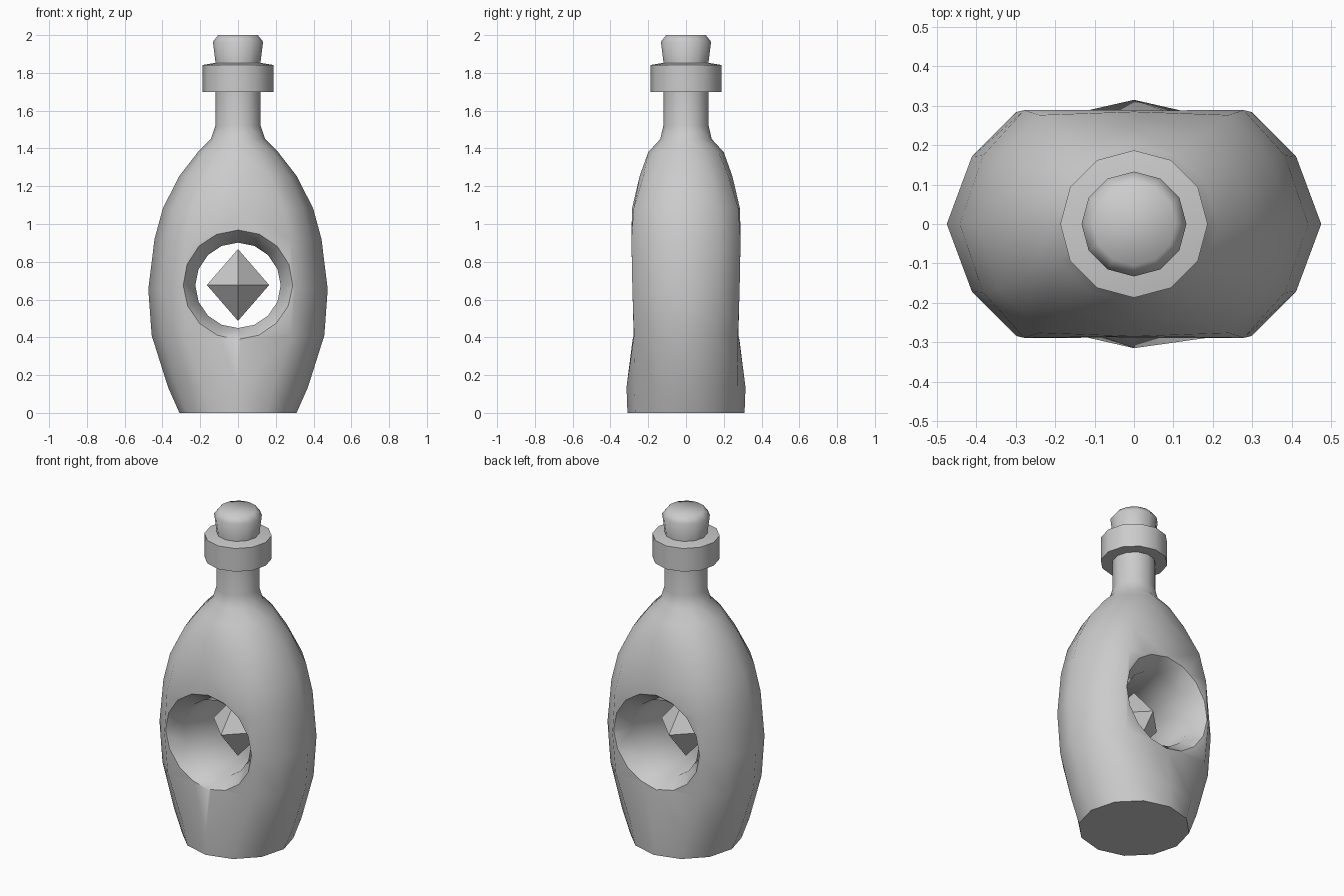
import bpy, bmesh
from math import sin, cos, pi
from mathutils import Matrix

if "Cube" in bpy.data.objects:
    bpy.data.objects.remove(bpy.data.objects["Cube"])

grey = bpy.data.materials.new("plain_grey")
grey.use_nodes = True
grey.diffuse_color = (0.6, 0.6, 0.6, 1)
grey.node_tree.nodes["Principled BSDF"].inputs["Base Color"].default_value = (0.6, 0.6, 0.6, 1)


def loft(name, rings):
    """Skin a stack of rings, each a list of points, and cap both ends."""
    bm = bmesh.new()
    loops = [[bm.verts.new(p) for p in ring] for ring in rings]
    n = len(loops[0])
    for low, high in zip(loops, loops[1:]):
        for i in range(n):
            j = (i + 1) % n
            bm.faces.new((low[i], low[j], high[j], high[i]))
    bm.faces.new(loops[0][::-1])
    bm.faces.new(loops[-1])
    bmesh.ops.recalc_face_normals(bm, faces=bm.faces)
    return finish(name, bm)


def finish(name, bm):
    mesh = bpy.data.meshes.new(name)
    bm.to_mesh(mesh)
    bm.free()
    obj = bpy.data.objects.new(name, mesh)
    bpy.context.collection.objects.link(obj)
    mesh.materials.append(grey)
    return obj


def activate(obj):
    bpy.ops.object.select_all(action='DESELECT')
    obj.select_set(True)
    bpy.context.view_layer.objects.active = obj


def smooth(obj, angle):
    activate(obj)
    bpy.ops.object.shade_smooth_by_angle(angle=angle)


def section(z, rx, ry, square=0.0, sides=12):
    """Elliptical ring whose front and back corners spread out to a flat face."""
    ring = []
    for i in range(sides):
        x, y = sin(2 * pi * i / sides), cos(2 * pi * i / sides)
        if abs(abs(x) - 0.5) < 0.01:
            x *= 1 + 0.26 * square
            y *= 1 + 0.15 * square
        elif abs(abs(y) - 0.5) < 0.01:
            y *= 1 + 0.2 * square
        ring.append((rx * x, ry * y, z))
    return ring


# Flask body and neck: height, half width, half depth, flatness
profile = [
    (0, .31, .31, 0), (.135, .37, .315, 0), (.41, .457, .28, .9),
    (.655, .475, .285, 1), (.92, .442, .29, 1), (1.085, .397, .285, .8),
    (1.255, .31, .245, .4), (1.38, .213, .2, 0), (1.45, .143, .136, 0),
    (1.52, .12, .12, 0), (1.72, .12, .12, 0),
]
body = loft("flask_body", [section(*p) for p in profile])

# Flared round window through the body
cut_profile = [(-.4, .378), (-.2, .226), (.2, .226), (.4, .378)]
cutter = loft("window_cutter", [section(z, r, r, 0, 16) for z, r in cut_profile])
cutter.data.transform(Matrix.Translation((0, 0, .675)) @ Matrix.Rotation(pi / 2, 4, 'X'))
cutter.hide_render = True
window = body.modifiers.new("window", 'BOOLEAN')
window.operation = 'DIFFERENCE'
window.solver = 'EXACT'
window.object = cutter
activate(body)
bpy.ops.object.modifier_apply(modifier=window.name)
bpy.data.objects.remove(cutter)
smooth(body, 0.9)

# Lip collar and stopper
lip = loft("neck_lip", [section(z, r, r) for z, r in
                        [(1.70, .11), (1.70, .187), (1.842, .187), (1.855, .11)]])
smooth(lip, 0.9)
cork = loft("stopper", [section(z, r, r) for z, r in
                        [(1.83, .116), (1.965, .133), (2.0, .105)]])
smooth(cork, 1.0)

# Floating eight-sided crystal
bm = bmesh.new()
bmesh.ops.create_cone(bm, segments=4, radius1=.165, radius2=0, depth=.19,
                      cap_ends=False, matrix=Matrix.Translation((0, 0, .095)))
half = bmesh.ops.duplicate(bm, geom=bm.verts[:] + bm.edges[:] + bm.faces[:])["geom"]
bmesh.ops.scale(bm, vec=(1, 1, -1), verts=[v for v in half if isinstance(v, bmesh.types.BMVert)])
bmesh.ops.remove_doubles(bm, verts=bm.verts, dist=.001)
bmesh.ops.recalc_face_normals(bm, faces=bm.faces)
bmesh.ops.translate(bm, vec=(0, 0, .677), verts=bm.verts)
finish("crystal", bm)
